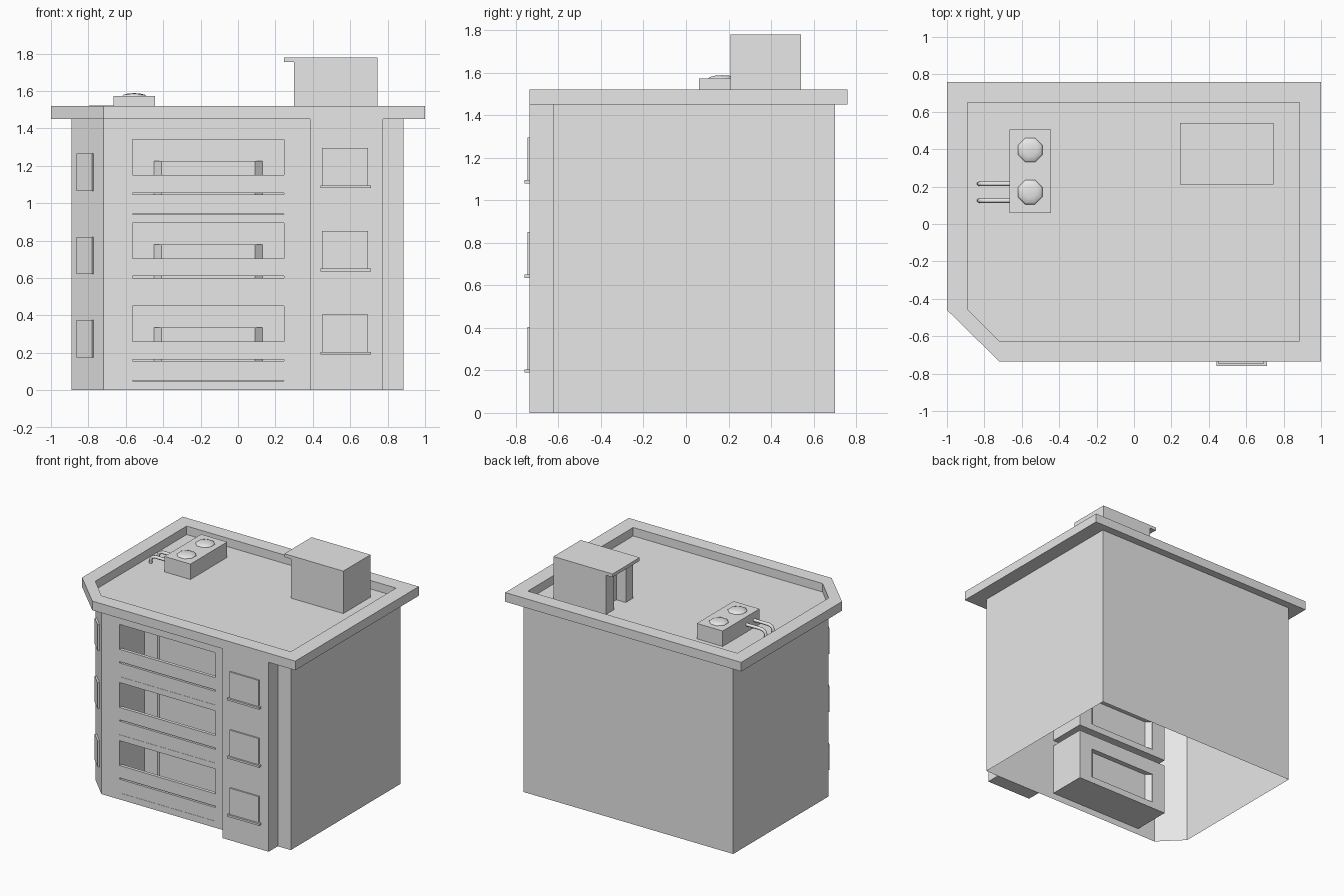
import bpy, bmesh, math
from mathutils import Matrix, Vector

if "Cube" in bpy.data.objects:
    bpy.data.objects.remove(bpy.data.objects["Cube"], do_unlink=True)

plaster = bpy.data.materials.new("plain_grey")
plaster.use_nodes = True
plaster.diffuse_color = (0.8, 0.8, 0.8, 1)
plaster.node_tree.nodes["Principled BSDF"].inputs["Base Color"].default_value = (0.8, 0.8, 0.8, 1)


def finish(name, bm):
    bmesh.ops.recalc_face_normals(bm, faces=bm.faces)
    mesh = bpy.data.meshes.new(name)
    bm.to_mesh(mesh)
    bm.free()
    mesh.materials.append(plaster)
    ob = bpy.data.objects.new(name, mesh)
    bpy.context.collection.objects.link(ob)
    return ob


def prism(name, outline, z0, z1):
    bm = bmesh.new()
    base = bm.faces.new([bm.verts.new((x, y, z0)) for x, y in outline])
    top = bmesh.ops.extrude_face_region(bm, geom=[base])["geom"]
    bmesh.ops.translate(bm, vec=(0, 0, z1 - z0),
                        verts=[g for g in top if isinstance(g, bmesh.types.BMVert)])
    return finish(name, bm)


def box(name, x0, x1, y0, y1, z0, z1):
    return prism(name, [(x0, y0), (x1, y0), (x1, y1), (x0, y1)], z0, z1)


def boolean(target, tool, operation):
    mod = target.modifiers.new(operation.lower(), "BOOLEAN")
    mod.operation, mod.object, mod.solver = operation, tool, "EXACT"
    with bpy.context.temp_override(object=target, active_object=target):
        bpy.ops.object.modifier_apply(modifier=mod.name)
    bpy.data.objects.remove(tool, do_unlink=True)


def smooth(ob):
    for poly in ob.data.polygons:
        poly.use_smooth = True


# Building shell with one chamfered corner
FRONT = -0.625
shell_outline = [(-0.89, 0.70), (-0.89, -0.455), (-0.72, FRONT), (0.885, FRONT), (0.885, 0.70)]
body = prism("building_shell", shell_outline, 0, 1.45)
floors = [0.0, 0.445, 0.89]

for n, z in enumerate(floors, 1):
    # Balcony recess with a shallow bay on its back wall
    boolean(body, box("recess_cutter", -0.565, 0.245, -0.8, -0.325, z + 0.05, z + 0.45), "DIFFERENCE")
    bay = [(-0.45, -0.30), (-0.45, -0.33), (-0.41, -0.365), (0.09, -0.365), (0.13, -0.33), (0.13, -0.30)]
    boolean(body, prism("bay_tool", bay, z + 0.1, z + 0.335), "UNION")

    # Balcony front panels
    box(f"balcony_lower_panel_{n}", -0.565, 0.245, FRONT, FRONT + 0.025, z + 0.051, z + 0.155)
    box(f"balcony_upper_panel_{n}", -0.565, 0.245, FRONT, FRONT + 0.025, z + 0.165, z + 0.26)

    # Window and sill on the front column
    box(f"column_window_{n}", 0.45, 0.695, -0.746, -0.735, z + 0.2, z + 0.405)
    box(f"column_window_sill_{n}", 0.44, 0.71, -0.76, -0.735, z + 0.19, z + 0.205)

    # Narrow window on the chamfered corner
    window = box(f"corner_window_{n}", -0.057, 0.057, -0.014, 0.0, z + 0.175, z + 0.375)
    window.data.transform(Matrix.Translation((-0.812, -0.533, 0)) @ Matrix.Rotation(-math.pi / 4, 4, "Z"))

# The shell is open underneath; the roof slab closes its top
bm = bmesh.new()
bm.from_mesh(body.data)
ends = [f for f in bm.faces if abs(f.normal.z) > 0.9
        and (f.calc_center_median().z < 0.01 or f.calc_center_median().z > 1.44)]
bmesh.ops.delete(bm, geom=ends, context="FACES_ONLY")
bm.to_mesh(body.data)
bm.free()

# Projecting front column
box("front_column", 0.385, 0.775, -0.735, FRONT, 0, 1.45)

# Roof slab with raised parapet around a sunken deck
outer = [(-1, 0.76), (-1, -0.46), (-0.72, -0.735), (1, -0.735), (1, 0.76)]
inner = [(-0.89, 0.65), (-0.89, -0.455), (-0.72, FRONT), (0.885, FRONT), (0.885, 0.65)]
bm = bmesh.new()
rings = [[bm.verts.new((x, y, z)) for x, y in pts]
         for pts, z in ((outer, 1.45), (outer, 1.52), (inner, 1.52), (inner, 1.455))]
for a, b in zip(rings, rings[1:]):
    for i in range(len(a)):
        j = (i + 1) % len(a)
        bm.faces.new((a[i], a[j], b[j], b[i]))
bm.faces.new(rings[0])
bm.faces.new(rings[-1])
finish("roof_parapet", bm)

# Stair house with recessed door and canopy
house = box("stair_house", 0.30, 0.745, 0.21, 0.54, 1.455, 1.78)
boolean(house, box("door_cutter", 0.2, 0.38, 0.30, 0.44, 1.44, 1.72), "DIFFERENCE")
box("door_canopy", 0.245, 0.30, 0.21, 0.54, 1.755, 1.78)

# Rooftop cooling unit with two faceted fan domes
box("cooling_unit", -0.665, -0.445, 0.06, 0.505, 1.455, 1.573)
for n, y in enumerate((0.17, 0.395), 1):
    bm = bmesh.new()
    bmesh.ops.create_uvsphere(bm, u_segments=8, v_segments=6, radius=0.072)
    bmesh.ops.transform(bm, verts=bm.verts, matrix=Matrix.Translation((-0.555, y, 1.571))
                        @ Matrix.Diagonal((1, 1, 0.24, 1)) @ Matrix.Rotation(math.pi / 8, 4, "Z"))
    smooth(finish(f"fan_dome_{n}", bm))

# Bent pipes running from the unit down to the deck
for n, y in enumerate((0.125, 0.215), 1):
    path = [(-0.66, 1.512), (-0.79, 1.512), (-0.815, 1.503), (-0.826, 1.482), (-0.828, 1.45)]
    curve = bpy.data.curves.new(f"pipe_{n}", "CURVE")
    curve.dimensions = "3D"
    curve.bevel_depth, curve.bevel_resolution = 0.012, 1
    spline = curve.splines.new("POLY")
    spline.points.add(len(path) - 1)
    for p, (x, z) in zip(spline.points, path):
        p.co = (x, y, z, 1)
        p.radius = 1
    spline.use_smooth = True
    curve.materials.append(plaster)
    bpy.context.collection.objects.link(bpy.data.objects.new(f"pipe_{n}", curve))
